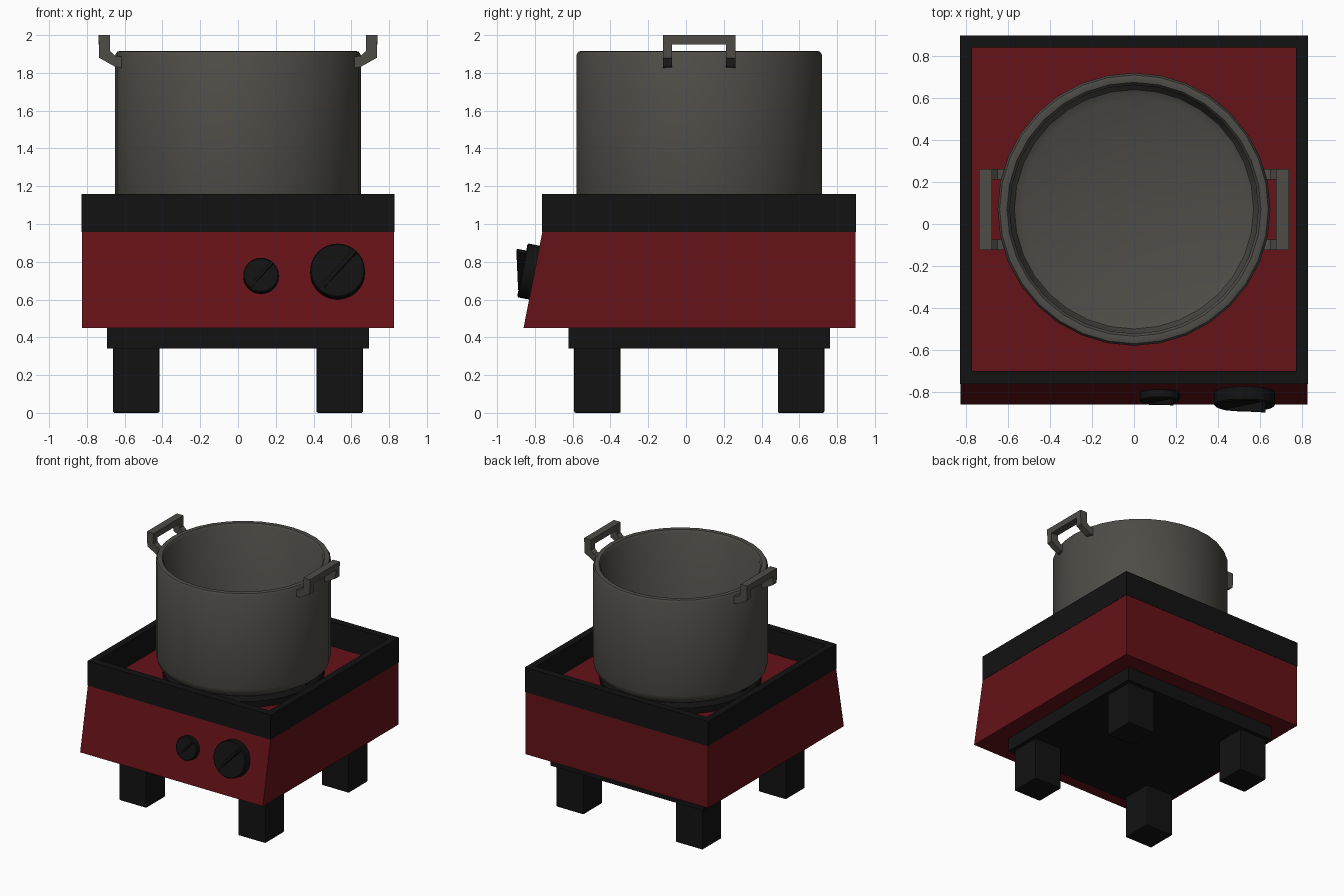
import bpy, bmesh, math
from mathutils import Matrix, Vector

if "Cube" in bpy.data.objects:
    bpy.data.objects.remove(bpy.data.objects["Cube"])

CY = 0.07                      # centre line of pot, burner, base and legs
TILT = math.atan2(0.10, 0.51)  # lean of the control panel


def material(name, rgb):
    m = bpy.data.materials.new(name)
    m.diffuse_color = (*rgb, 1)
    m.use_nodes = True
    m.node_tree.nodes["Principled BSDF"].inputs["Base Color"].default_value = m.diffuse_color
    return m


RED = material("red_enamel", (0.13, 0.006, 0.009))
BLACK = material("black_plastic", (0.006, 0.006, 0.006))
METAL = material("dark_metal", (0.075, 0.072, 0.062))


def finish(name, bm, mat, smooth=False, bevel=0):
    bmesh.ops.recalc_face_normals(bm, faces=bm.faces)
    me = bpy.data.meshes.new(name)
    bm.to_mesh(me)
    bm.free()
    ob = bpy.data.objects.new(name, me)
    bpy.context.collection.objects.link(ob)
    me.materials.append(mat)
    if bevel:
        mod = ob.modifiers.new("bevel", "BEVEL")
        mod.width, mod.segments = bevel, 2
    if smooth:
        bpy.ops.object.select_all(action='DESELECT')
        ob.select_set(True)
        bpy.context.view_layer.objects.active = ob
        bpy.ops.object.shade_smooth_by_angle(angle=math.radians(40))
    return ob


def loft(name, rings, mat, closed=False, **kw):
    """Skin a row of equal-length rings; cap the ends unless closed."""
    bm = bmesh.new()
    vs = [[bm.verts.new(p) for p in r] for r in rings]
    n = len(vs[0])
    for a, b in zip(vs, vs[1:] + ([vs[0]] if closed else [])):
        for i in range(n):
            j = (i + 1) % n
            bm.faces.new((a[i], a[j], b[j], b[i]))
    if not closed:
        bm.faces.new(vs[0])
        bm.faces.new(vs[-1])
    return finish(name, bm, mat, **kw)


def rect(x, y0, y1, z):
    return [(-x, y0, z), (x, y0, z), (x, y1, z), (-x, y1, z)]


def circle(r, z, n=32, cy=CY):
    return [(r * math.cos(2 * math.pi * i / n), cy + r * math.sin(2 * math.pi * i / n), z)
            for i in range(n)]


def box(name, x0, x1, y0, y1, z0, z1, mat, **kw):
    return loft(name, [[(x0, y0, z), (x1, y0, z), (x1, y1, z), (x0, y1, z)]
                       for z in (z0, z1)], mat, **kw)


# Stove housing with leaning front, and raised rim frame
loft("housing", [rect(0.827, -0.86, 0.897, 0.45), rect(0.827, -0.76, 0.897, 0.96)], RED)
loft("top_rim", [rect(0.829, -0.762, 0.899, 0.958), rect(0.829, -0.762, 0.899, 1.16),
                 rect(0.773, -0.70, 0.84, 1.16), rect(0.773, -0.70, 0.84, 0.95)],
     BLACK, closed=True)

# Base plate and four legs
box("base_plate", -0.693, 0.693, CY - 0.693, CY + 0.693, 0.34, 0.455, BLACK)
for sx, side in ((-1, "left"), (1, "right")):
    for sy, end in ((-1, "front"), (1, "back")):
        x, y, h = sx * 0.539, CY + sy * 0.539, 0.123
        box(f"{end}_{side}_leg", x - h, x + h, y - h, y + h, 0, 0.36, BLACK, bevel=0.008)

# Burner ring under the pot, with four support prongs
loft("burner_ring", [circle(r, z) for r, z in
                     ((0.60, 0.95), (0.60, 1.01), (0.56, 1.05), (0.46, 1.05), (0.42, 0.95))],
     BLACK, closed=True, smooth=True)
for i in range(4):
    prong = box(f"burner_prong_{i + 1}", 0.36, 0.58, -0.03, 0.03, 0.95, 1.075, BLACK)
    prong.matrix_world = (Matrix.Translation((0, CY, 0))
                          @ Matrix.Rotation(i * math.pi / 2, 4, 'Z'))

# Cooking pot: one lathe profile, outside then inside
POT = [(0.53, 1.045), (0.60, 1.055), (0.638, 1.085), (0.65, 1.13), (0.65, 1.895), (0.64, 1.912),
       (0.625, 1.916), (0.605, 1.912), (0.592, 1.895), (0.585, 1.15), (0.57, 1.11), (0.53, 1.09)]
loft("pot", [circle(r, z) for r, z in POT], METAL, smooth=True)

# Pot handles: two bent brackets joined by a grip bar
BRACKET = [(0.677, 2.0), (0.677, 1.915), (0.65, 1.89), (0.61, 1.885), (0.61, 1.825),
           (0.65, 1.832), (0.735, 1.88), (0.738, 2.0)]
for s, side in ((-1, "left"), (1, "right")):
    for e, end in ((-1, "front"), (1, "back")):
        loft(f"{side}_handle_{end}_bracket",
             [[(s * x, CY + e * d, z) for x, z in BRACKET] for d in (0.143, 0.193)], METAL)
    x0, x1 = sorted((s * 0.677, s * 0.738))
    box(f"{side}_handle_grip", x0, x1, CY - 0.145, CY + 0.145, 1.95, 2.0, METAL)


# Control knobs: disc plus a wedge-shaped pointer fin, set square to the panel
def knob(name, x, z, r, height, fin):
    z -= height * math.sin(TILT)
    y = -0.86 + (z - 0.45) * math.tan(TILT)
    place = (Matrix.Translation((x, y, z))
             @ Matrix.Rotation(math.pi / 2 - TILT, 4, 'X'))
    disc = loft(name + "_disc", [circle(a, h, 32, 0) for a, h in
                                 ((r, -0.01), (r, height - 0.006), (r - 0.006, height))],
                BLACK, smooth=True)
    disc.matrix_world = place
    wedge = [(-0.93 * r, height - 0.01), (0.93 * r, height - 0.01),
             (0.93 * r, height + fin), (-0.93 * r, height + 0.002)]
    pointer = loft(name + "_pointer", [[(a, w, h) for a, h in wedge]
                                       for w in (-0.08 * r, 0.08 * r)], BLACK)
    pointer.matrix_world = place @ Matrix.Rotation(math.radians(47), 4, 'Z')


knob("large_knob", 0.527, 0.755, 0.145, 0.065, 0.05)
knob("small_knob", 0.122, 0.73, 0.094, 0.04, 0.03)
